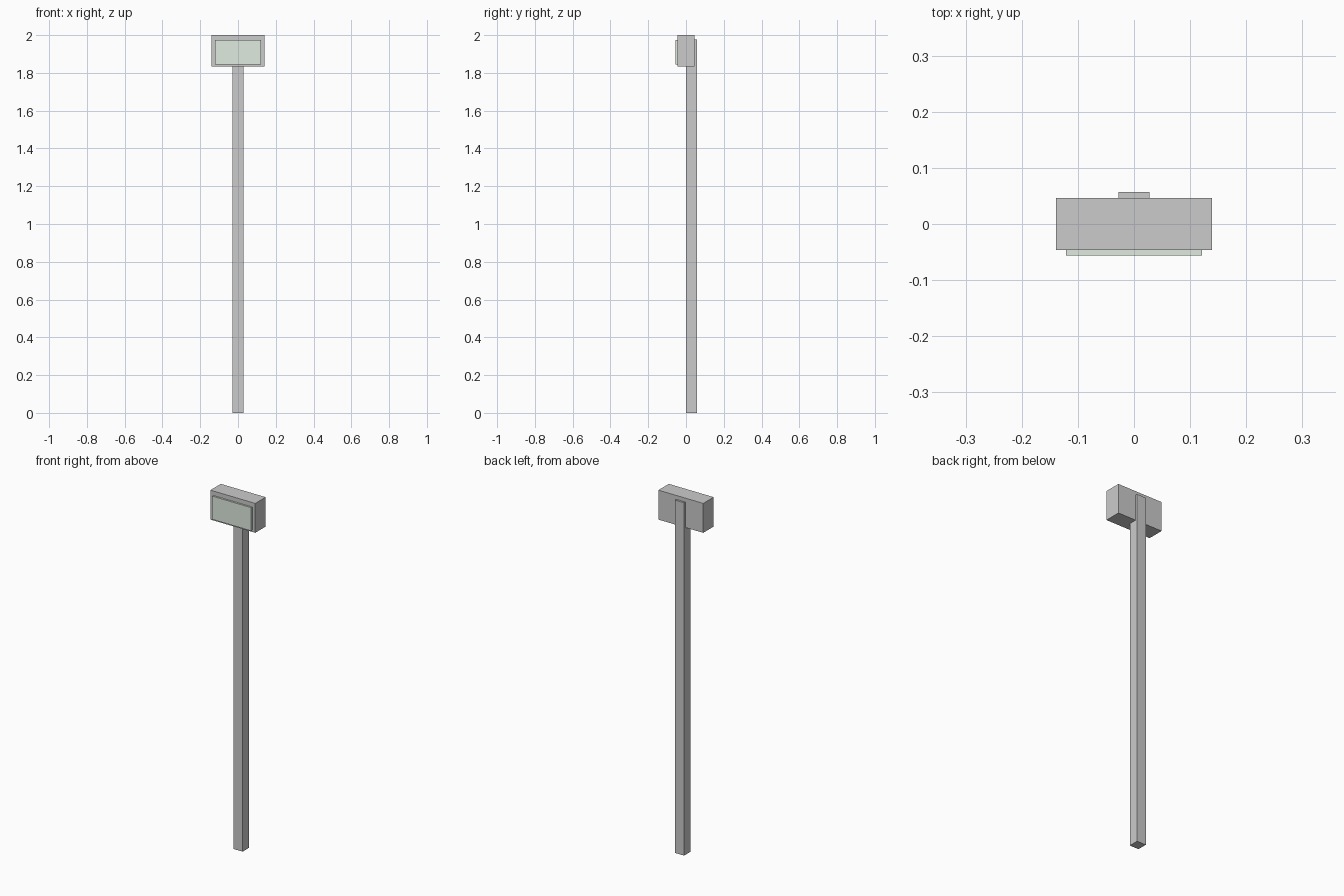
import bpy

if "Cube" in bpy.data.objects:
    bpy.data.objects.remove(bpy.data.objects["Cube"])


def box(name, x, y, z):
    """Axis-aligned box from (min, max) pairs."""
    bpy.ops.mesh.primitive_cube_add(size=1)
    ob = bpy.context.object
    ob.name = name
    ob.location = [(a + b) / 2 for a, b in (x, y, z)]
    ob.scale = [b - a for a, b in (x, y, z)]
    bpy.ops.object.transform_apply(location=True, rotation=False, scale=True)
    return ob


# Square post, running up the back of the head
box("post", (-0.028, 0.028), (0.001, 0.057), (0, 1.978))

# Rectangular head housing
box("head_housing", (-0.139, 0.139), (-0.046, 0.046), (1.835, 2.0))

# Pale front panel standing slightly proud of the housing
panel = box("front_panel", (-0.121, 0.121), (-0.056, -0.04), (1.845, 1.975))
mat = bpy.data.materials.new("pale_panel")
mat.diffuse_color = (0.74, 0.83, 0.74, 1)
mat.use_nodes = True
mat.node_tree.nodes["Principled BSDF"].inputs["Base Color"].default_value = mat.diffuse_color
panel.data.materials.append(mat)
